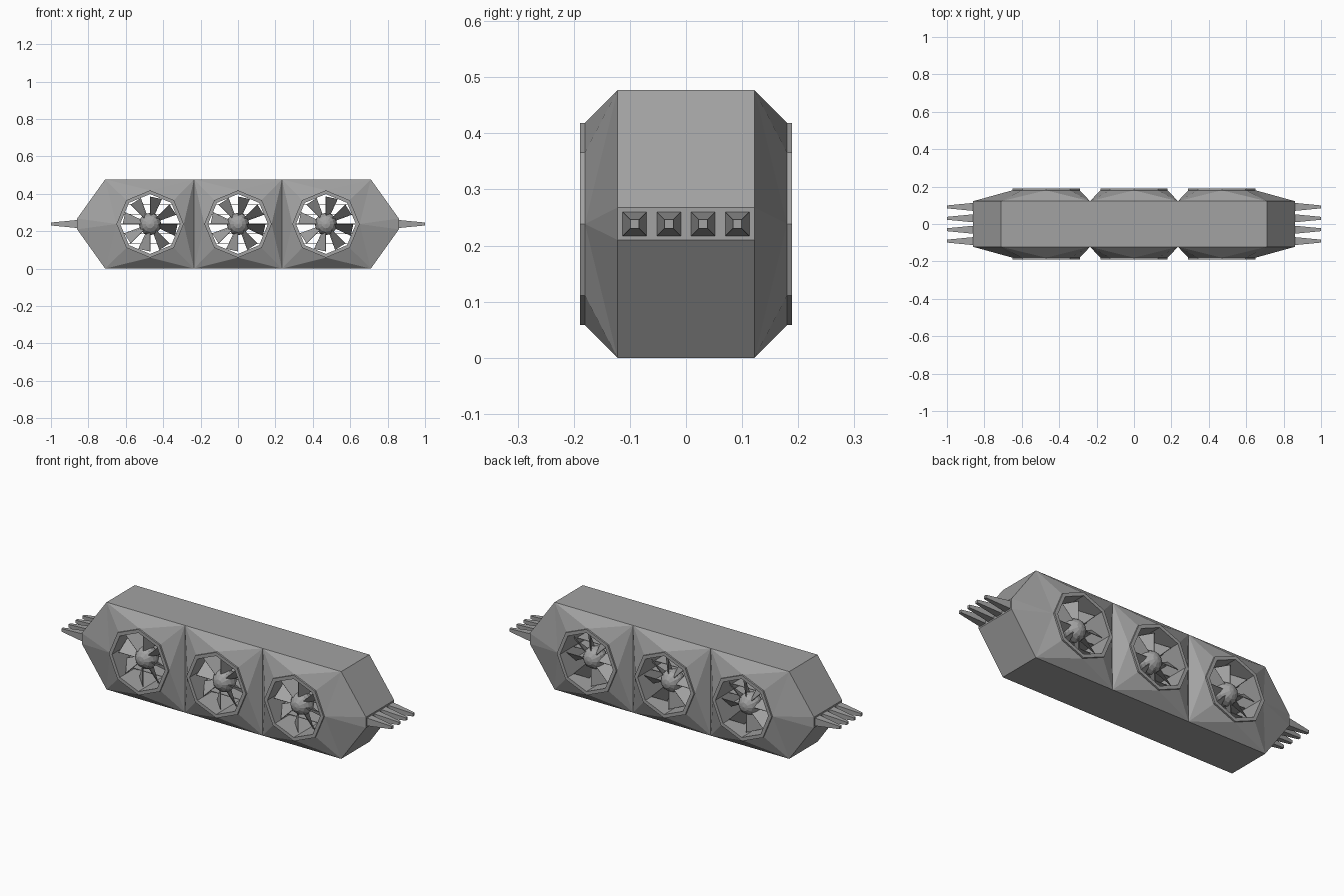
import bpy, bmesh, math
from mathutils import Matrix, Vector

if "Cube" in bpy.data.objects:
    bpy.data.objects.remove(bpy.data.objects["Cube"], do_unlink=True)

grey = bpy.data.materials.new("mid_grey")
grey.use_nodes = True
COLOUR = (0.36, 0.36, 0.36, 1)
grey.diffuse_color = COLOUR
grey.node_tree.nodes["Principled BSDF"].inputs["Base Color"].default_value = COLOUR

TOP, MID = 0.477, 0.2385
SHELL_Y, FACE_Y, RIM_Y = 0.122, 0.18, 0.189
PITCH, RADIUS, BORE = 0.47, 0.18, 0.16
HALF = PITCH / 2
CENTRES = (-PITCH, 0, PITCH)


def finish(bm, name):
    bmesh.ops.remove_doubles(bm, verts=bm.verts, dist=0.0005)
    bmesh.ops.recalc_face_normals(bm, faces=bm.faces)
    mesh = bpy.data.meshes.new(name)
    bm.to_mesh(mesh)
    bm.free()
    mesh.materials.append(grey)
    obj = bpy.data.objects.new(name, mesh)
    bpy.context.collection.objects.link(obj)
    return obj


def face(bm, points):
    return bm.faces.new([bm.verts.new(p) for p in points])


def polar(cx, r, a, y):
    return Vector((cx + r * math.cos(a), y, MID + r * math.sin(a)))


def octagon(cx, r, y):
    return [polar(cx, r, i * math.pi / 4, y) for i in range(8)]


# Casing: a long band with pointed ends
bm = bmesh.new()
right = [(0.71, 0), (0.86, 0.21), (0.86, 0.268), (0.71, TOP)]
outline = right + [(-x, z) for x, z in reversed(right)]
for (x0, z0), (x1, z1) in zip(outline, outline[1:] + outline[:1]):
    face(bm, [(x0, -SHELL_Y, z0), (x1, -SHELL_Y, z1),
              (x1, SHELL_Y, z1), (x0, SHELL_Y, z0)])

# Faceted cowls: each cell border rises to an octagonal opening
for cx in CENTRES:
    border = []
    for i in range(8):
        a = i * math.pi / 4
        dx, dz = round(math.cos(a)), round(math.sin(a))
        outer = cx * dx > 0
        if outer and dz == 0:
            zs = (0.21, 0.268) if dx > 0 else (0.268, 0.21)
            border += [(dx * 0.86, z, i) for z in zs]
        else:
            x = dx * 0.71 if outer else cx + dx * HALF
            border.append((x, MID + dz * MID, i))
    for y, ring_y in ((-SHELL_Y, -FACE_Y), (SHELL_Y, FACE_Y)):
        ring = octagon(cx, RADIUS, ring_y)
        for (x0, z0, i), (x1, z1, j) in zip(border, border[1:] + border[:1]):
            p, q = (x0, y, z0), (x1, y, z1)
            if i == j:
                face(bm, [p, q, ring[i]])
            elif i % 2:
                face(bm, [p, q, ring[j]])
                face(bm, [p, ring[j], ring[i]])
            else:
                face(bm, [p, q, ring[i]])
                face(bm, [q, ring[j], ring[i]])
finish(bm, "casing")

# Octagonal rims joined by through ducts
bm = bmesh.new()
for cx in CENTRES:
    loops = [octagon(cx, r, y) for r, y in (
        (RADIUS, -FACE_Y), (RADIUS, -RIM_Y), (BORE, -RIM_Y),
        (BORE, RIM_Y), (RADIUS, RIM_Y), (RADIUS, FACE_Y))]
    for a, b in zip(loops, loops[1:]):
        for i in range(8):
            j = (i + 1) % 8
            face(bm, [a[i], a[j], b[j], b[i]])
finish(bm, "fan_rims")

# Fans on both sides: eight pitched blades and a faceted domed hub
blades, hubs = bmesh.new(), bmesh.new()
for cx in CENTRES:
    for side in (-1, 1):
        for i in range(8):
            lead = i * math.pi / 4
            trail = lead - math.radians(25)
            face(blades, [polar(cx, 0.03, lead, side * 0.15),
                          polar(cx, 0.147, lead, side * 0.15),
                          polar(cx, 0.147, trail, side * 0.09),
                          polar(cx, 0.03, trail, side * 0.09)])
        place = Matrix.Translation((cx, side * 0.115, MID)) @ Matrix.Rotation(math.pi / 2, 4, "X")
        bmesh.ops.create_uvsphere(hubs, u_segments=12, v_segments=8,
                                  radius=0.06, matrix=place)
fan_blades = finish(blades, "fan_blades")
thick = fan_blades.modifiers.new("thickness", "SOLIDIFY")
thick.thickness = 0.003
thick.offset = 0
finish(hubs, "fan_hubs")

# Thin horizontal cooling fins between the fans
bm = bmesh.new()
for k in (-2, -1, 0, 1, 2):
    place = Matrix.Translation((0, 0, MID + k * 0.053)) @ Matrix.Diagonal((1.25, 0.15, 0.003, 1))
    bmesh.ops.create_cube(bm, size=1, matrix=place)
finish(bm, "cooling_fins")

# Four tapered square prongs on each end
bm = bmesh.new()
for side in (-1, 1):
    for k in (-1.5, -0.5, 0.5, 1.5):
        turn = Matrix.Rotation(side * math.pi / 2, 4, "Y") @ Matrix.Rotation(math.pi / 4, 4, "Z")
        place = Matrix.Translation((side * 0.925, k * 0.061, MID)) @ turn
        bmesh.ops.create_cone(bm, cap_ends=True, segments=4, radius1=0.0315,
                              radius2=0.011, depth=0.15, matrix=place)
finish(bm, "end_prongs")
